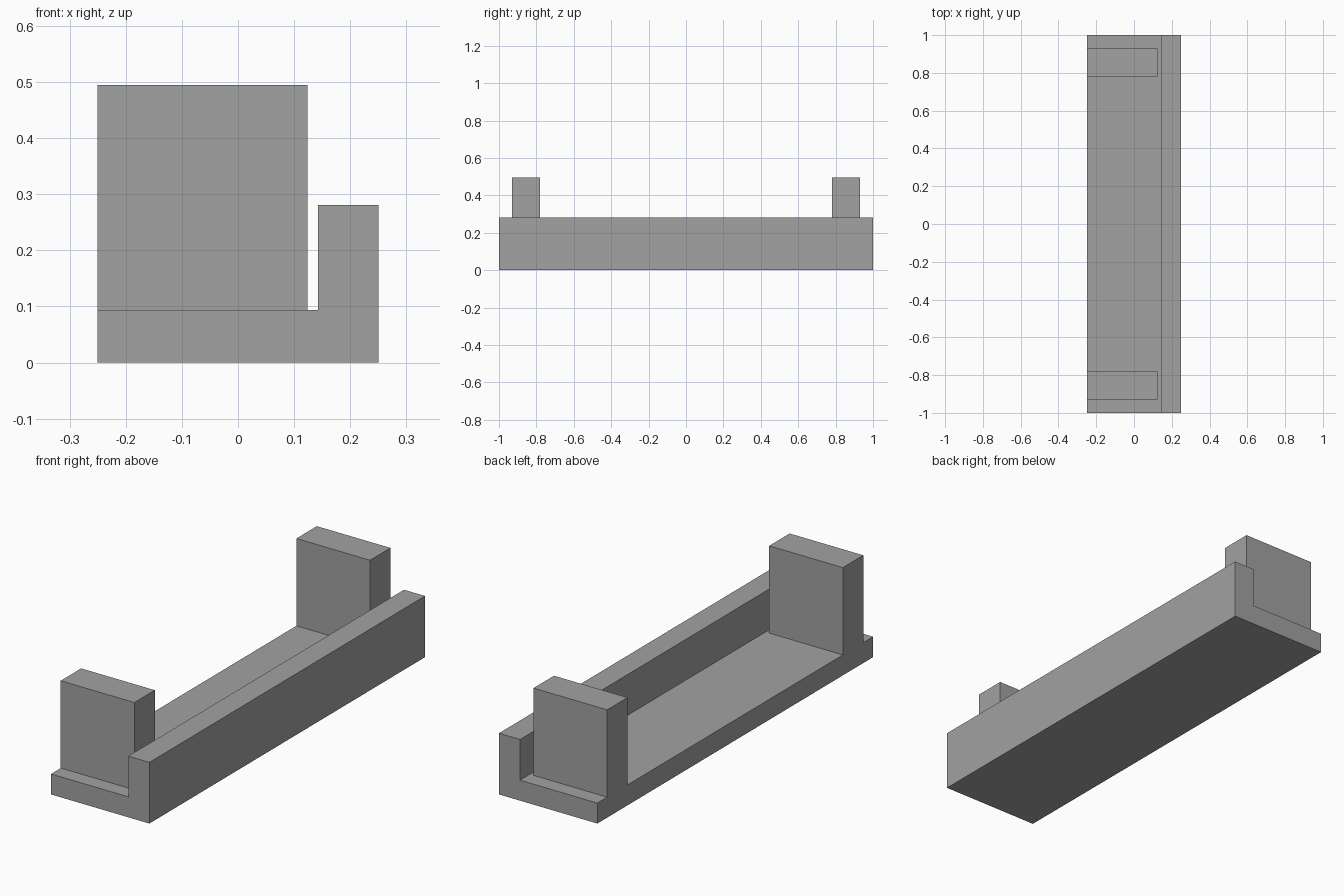
import bpy, bmesh

if "Cube" in bpy.data.objects:
    bpy.data.objects.remove(bpy.data.objects["Cube"])

grey = bpy.data.materials.new("plain_grey")
grey.diffuse_color = (0.36, 0.36, 0.36, 1)
grey.use_nodes = True
grey.node_tree.nodes["Principled BSDF"].inputs["Base Color"].default_value = grey.diffuse_color


def extrude_profile(name, profile, y0, y1):
    """Closed prism from an (x, z) outline, running from y0 to y1."""
    bm = bmesh.new()
    face = bm.faces.new([bm.verts.new((x, y0, z)) for x, z in profile])
    ext = bmesh.ops.extrude_face_region(bm, geom=[face])
    moved = [v for v in ext["geom"] if isinstance(v, bmesh.types.BMVert)]
    bmesh.ops.translate(bm, verts=moved, vec=(0, y1 - y0, 0))
    bmesh.ops.recalc_face_normals(bm, faces=bm.faces)
    mesh = bpy.data.meshes.new(name)
    bm.to_mesh(mesh)
    bm.free()
    mesh.materials.append(grey)
    obj = bpy.data.objects.new(name, mesh)
    bpy.context.collection.objects.link(obj)
    return obj


LEFT, RIGHT, FLOOR = -0.25, 0.25, 0.094

# L-shaped tray: flat floor with a raised lip along the right side
extrude_profile("tray", [(LEFT, 0), (RIGHT, 0), (RIGHT, 0.281), (0.143, 0.281),
                         (0.143, FLOOR), (LEFT, FLOOR)], -1, 1)

# Upright blocks near both ends, standing on the floor
block = [(LEFT, FLOOR), (0.124, FLOOR), (0.124, 0.495), (LEFT, 0.495)]
for name, y in (("front_block", -0.855), ("back_block", 0.855)):
    extrude_profile(name, block, y - 0.074, y + 0.074)
